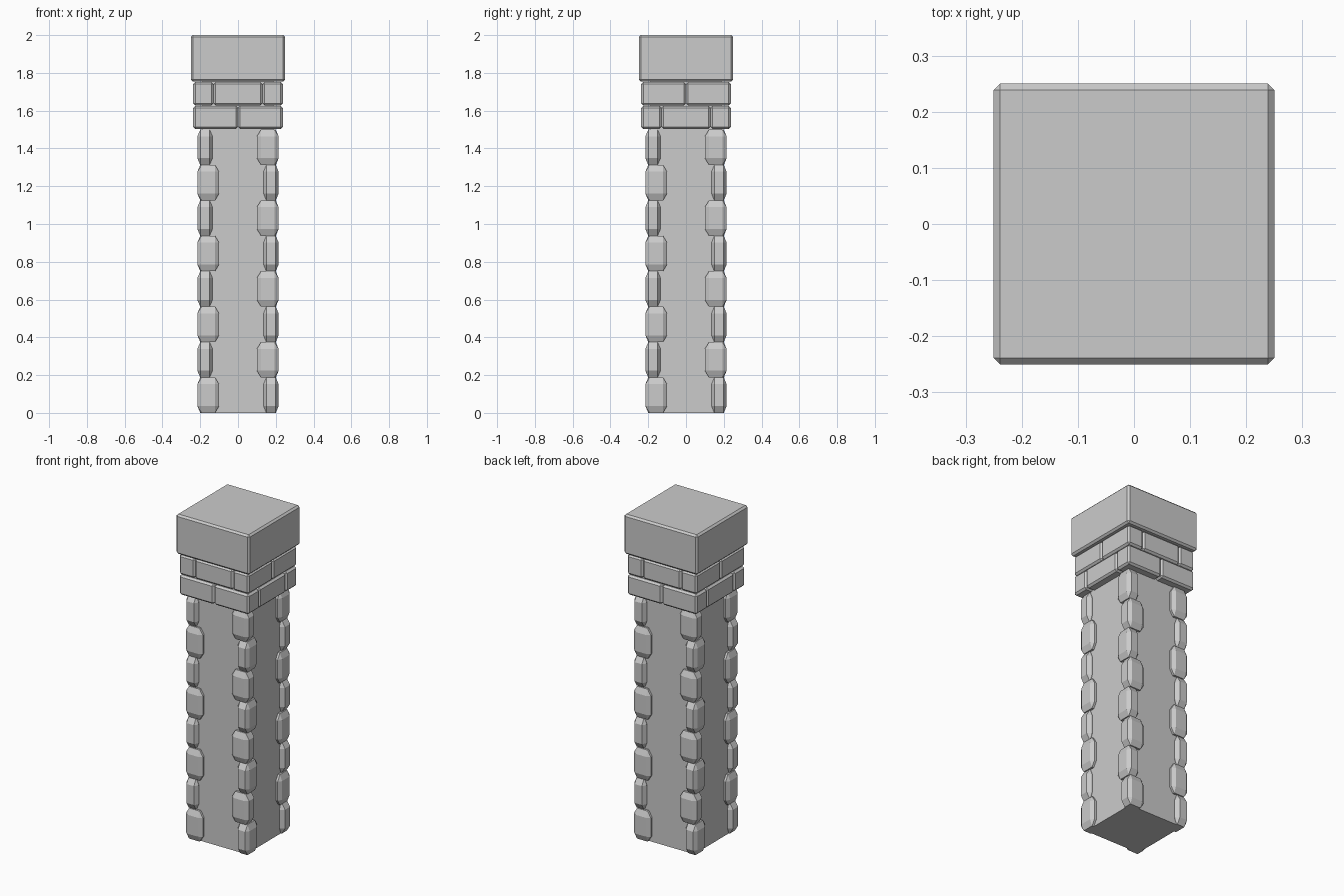
import bpy, bmesh, math
from mathutils import Matrix

if "Cube" in bpy.data.objects:
    bpy.data.objects.remove(bpy.data.objects["Cube"])


def add_box(bm, lo, hi, bevel=0.0, proportional=False, turn=0):
    """Chamfered box lo..hi; proportional bevels are a fraction of each side."""
    size = [b - a for a, b in zip(lo, hi)]
    mid = [(a + b) / 2 for a, b in zip(lo, hi)]
    part = bmesh.new()
    bmesh.ops.create_cube(part, size=1.0)
    if not proportional:
        bmesh.ops.scale(part, vec=size, verts=part.verts)
    if bevel:
        bmesh.ops.bevel(part, geom=part.edges[:], offset=bevel, segments=1,
                        affect='EDGES', profile=0.5)
    if proportional:
        bmesh.ops.scale(part, vec=size, verts=part.verts)
    bmesh.ops.translate(part, vec=mid, verts=part.verts)
    part.transform(Matrix.Rotation(turn * math.pi / 2, 4, 'Z'))
    tmp = bpy.data.meshes.new("tmp")
    part.to_mesh(tmp)
    part.free()
    bm.from_mesh(tmp)
    bpy.data.meshes.remove(tmp)


def finish(bm, name):
    mesh = bpy.data.meshes.new(name)
    bm.to_mesh(mesh)
    bm.free()
    bpy.context.collection.objects.link(bpy.data.objects.new(name, mesh))


# Plain square shaft
bm = bmesh.new()
add_box(bm, (-0.187, -0.187, 0), (0.187, 0.187, 1.76))
finish(bm, "shaft")

# Corner stones, alternating long and short sides, turned around four corners
bm = bmesh.new()
H = 1.5 / 8
for turn in range(4):
    for i in range(8):
        dx, dy = (-0.10, -0.135) if i % 2 == 0 else (-0.135, -0.10)
        add_box(bm, (-0.215, -0.215, i * H), (dx, dy, (i + 1) * H),
                0.19, True, turn)
finish(bm, "corner_stones")

# Two brick courses, the upper one turned by a quarter
R, D = 0.237, 0.13
for course, name in enumerate(("lower_bricks", "upper_bricks")):
    bm = bmesh.new()
    z0, z1 = 1.503 + 0.125 * course, 1.626 + 0.125 * course
    for half in (0, 2):
        t = half + course
        add_box(bm, (-R, -R, z0), (0, -D, z1), 0.011, turn=t)
        add_box(bm, (0, -R, z0), (R, -D, z1), 0.011, turn=t)
        add_box(bm, (D, -D, z0), (R, D, z1), 0.011, turn=t)
    finish(bm, name)

# Cap block
bm = bmesh.new()
add_box(bm, (-0.25, -0.25, 1.755), (0.25, 0.25, 2.0), 0.011)
finish(bm, "cap")
